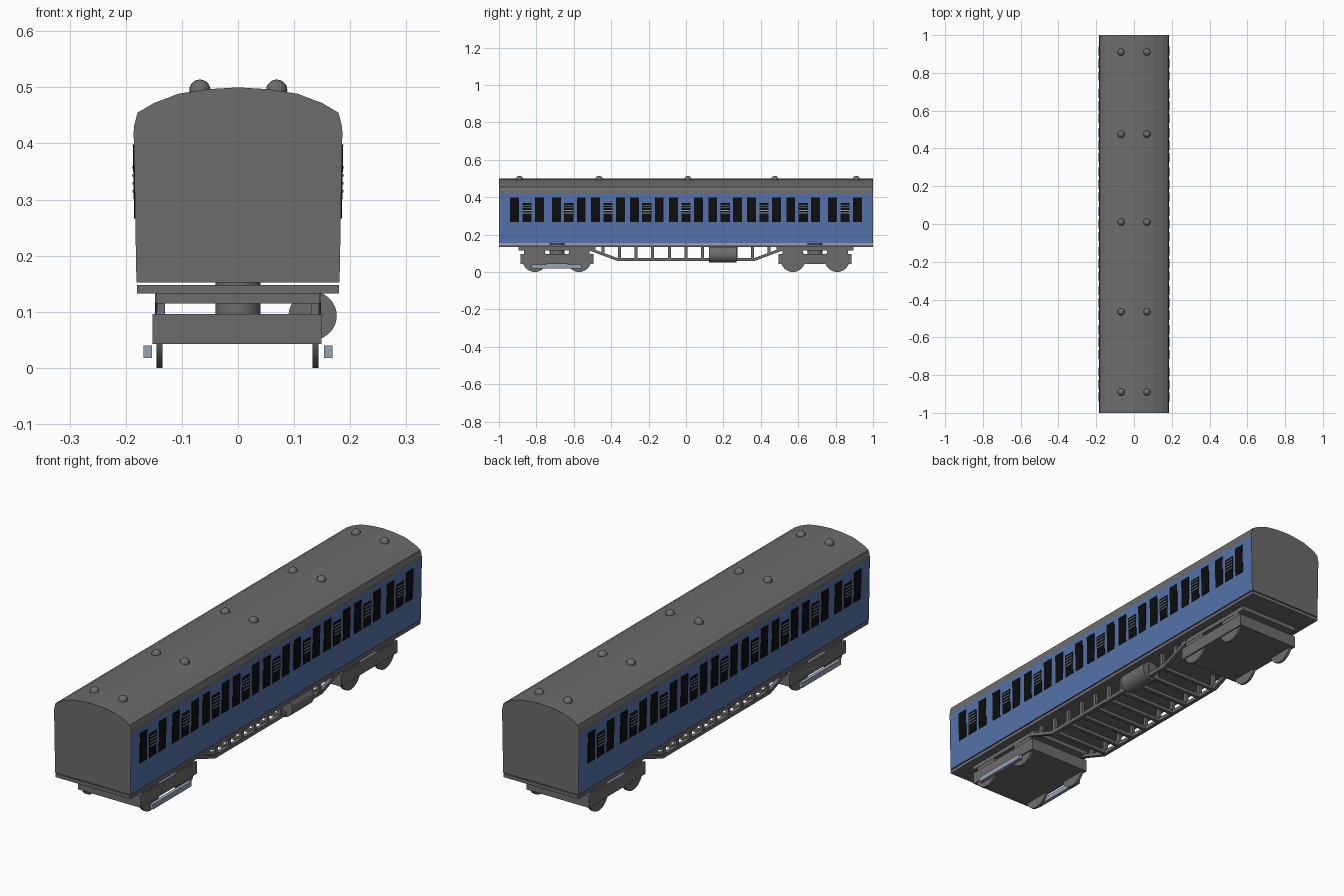
import bpy, bmesh, math
from mathutils import Matrix, Vector

if "Cube" in bpy.data.objects:
    bpy.data.objects.remove(bpy.data.objects["Cube"])


def material(name, rgb):
    m = bpy.data.materials.new(name)
    m.diffuse_color = (*rgb, 1)
    m.use_nodes = True
    m.node_tree.nodes["Principled BSDF"].inputs["Base Color"].default_value = m.diffuse_color
    return m


GREY = material("dark grey", (0.15, 0.15, 0.15))
BLUE = material("coach blue", (0.09, 0.17, 0.40))
BLACK = material("window black", (0.004, 0.004, 0.004))
PALE = material("pale blue grey", (0.30, 0.36, 0.46))


def finish(name, bm, *mats):
    bmesh.ops.recalc_face_normals(bm, faces=bm.faces)
    me = bpy.data.meshes.new(name)
    bm.to_mesh(me)
    bm.free()
    for m in mats:
        me.materials.append(m)
    ob = bpy.data.objects.new(name, me)
    bpy.context.collection.objects.link(ob)
    return ob


def add_box(bm, x0, x1, y0, y1, z0, z1):
    size = Vector((x1 - x0, y1 - y0, z1 - z0))
    mat = Matrix.Translation(((x0 + x1) / 2, (y0 + y1) / 2, (z0 + z1) / 2))
    return bmesh.ops.create_cube(bm, size=1, matrix=mat @ Matrix.Diagonal((*size, 1)))["verts"]


def add_cyl(bm, center, r, depth, axis, seg=24):
    rot = {"x": Matrix.Rotation(math.pi / 2, 4, "Y"),
           "y": Matrix.Rotation(math.pi / 2, 4, "X"), "z": Matrix()}[axis]
    bmesh.ops.create_cone(bm, cap_ends=True, segments=seg, radius1=r, radius2=r,
                          depth=depth, matrix=Matrix.Translation(center) @ rot)


def smooth(ob):
    bpy.ops.object.select_all(action="DESELECT")
    bpy.context.view_layer.objects.active = ob
    ob.select_set(True)
    bpy.ops.object.shade_smooth_by_angle(angle=math.radians(40))


# Coach body: cross-section extruded along y, blue lower sides
half = [(0.181, 0.152), (0.186, 0.42), (0.185, 0.432), (0.179, 0.455),
        (0.15, 0.472), (0.105, 0.489), (0.05, 0.497)]
profile = half + [(0, 0.5)] + [(-x, z) for x, z in reversed(half)]
bm = bmesh.new()
face = bm.faces.new([bm.verts.new((x, -1, z)) for x, z in profile])
ext = bmesh.ops.extrude_face_region(bm, geom=[face])
bmesh.ops.translate(bm, vec=(0, 2, 0),
                    verts=[v for v in ext["geom"] if isinstance(v, bmesh.types.BMVert)])
bmesh.ops.recalc_face_normals(bm, faces=bm.faces)
for f in bm.faces:
    if abs(f.normal.x) > 0.9 and f.calc_center_median().z < 0.4:
        f.material_index = 1
finish("coach_body", bm, GREY, BLUE)


# Windows and louvre slats: thin plates following the side slope
def side_plate(bm, y, w, z0, z1, out):
    for s in (-1, 1):
        for v in add_box(bm, -0.003, out, y - w / 2, y + w / 2, z0, z1):
            v.co.x = s * (v.co.x + 0.181 + (v.co.z - 0.152) * 0.0187)


windows, slats = bmesh.new(), bmesh.new()
for y in (-0.85, -0.626, -0.417, -0.209, 0, 0.209, 0.417, 0.626, 0.85):
    for dy in (-0.066, 0.066):
        side_plate(windows, y + dy, 0.048, 0.266, 0.398, 0.002)
    side_plate(windows, y, 0.05, 0.266, 0.37, 0.002)
    for i in range(4):
        z = 0.313 + i * 0.014
        side_plate(slats, y, 0.046, z, z + 0.004, 0.004)
finish("side_windows", windows, BLACK)
finish("door_louvres", slats, PALE)

# Roof vents
bm = bmesh.new()
for y in (-0.89, -0.465, 0.01, 0.475, 0.91):
    for x in (-0.068, 0.069):
        bmesh.ops.create_uvsphere(bm, u_segments=16, v_segments=10, radius=0.019,
                                  matrix=Matrix.Translation((x, y, 0.495)))
smooth(finish("roof_vents", bm, GREY))

# Floor plate
bm = bmesh.new()
add_box(bm, -0.18, 0.18, -1, 1, 0.133, 0.148)
finish("floor_plate", bm, GREY)

# Bogies: box frame, top frame, pivot and four thin wheels each
for label, yc in (("front", -0.69), ("rear", 0.69)):
    bm = bmesh.new()
    add_box(bm, -0.152, 0.149, yc - 0.195, yc + 0.195, 0.043, 0.096)
    add_box(bm, -0.145, 0.145, yc - 0.205, yc + 0.205, 0.115, 0.133)
    for x in (-0.137, 0.137):
        for dy in (-0.12, 0.12):
            add_box(bm, x - 0.007, x + 0.007, yc + dy - 0.055, yc + dy + 0.055, 0.09, 0.12)
    finish(label + "_bogie_frame", bm, GREY)
    bm = bmesh.new()
    add_cyl(bm, (0, yc, 0.122), 0.04, 0.062, "z")
    smooth(finish(label + "_bogie_pivot", bm, GREY))
    bm = bmesh.new()
    for x in (-0.14, 0.138):
        for dy in (-0.118, 0.118):
            add_cyl(bm, (x, yc + dy, 0.066), 0.066, 0.011, "x", 32)
    smooth(finish(label + "_wheels", bm, GREY))

# Pale beams beside the front bogie
bm = bmesh.new()
for s in (-1, 1):
    add_box(bm, s * 0.161 - 0.0075, s * 0.161 + 0.0075, -0.825, -0.56, 0.018, 0.04)
finish("bogie_side_beams", bm, PALE)

# Underframe truss: bent side rails, posts and cross bars
bm = bmesh.new()
path = [(-0.52, 0.124), (-0.37, 0.068), (0.37, 0.068), (0.52, 0.124)]
for x in (-0.14, 0.14):
    for (ya, za), (yb, zb) in zip(path, path[1:]):
        for v in add_box(bm, x - 0.008, x + 0.008, 0, 1, -0.008, 0.008):
            t = v.co.y
            v.co.y = ya + (yb - ya) * t
            v.co.z += za + (zb - za) * t
    for i in range(-5, 6):
        y = i * 0.089
        z = 0.068 if abs(y) < 0.37 else 0.1
        add_box(bm, x - 0.007, x + 0.007, y - 0.008, y + 0.008, z, 0.134)
for i in range(-4, 5):
    add_box(bm, -0.14, 0.14, i * 0.089 - 0.008, i * 0.089 + 0.008, 0.061, 0.075)
finish("underframe_truss", bm, GREY)

# Air tank on the right side
bm = bmesh.new()
add_cyl(bm, (0.133, 0.197, 0.093), 0.043, 0.148, "y", 32)
smooth(finish("air_tank", bm, GREY))
